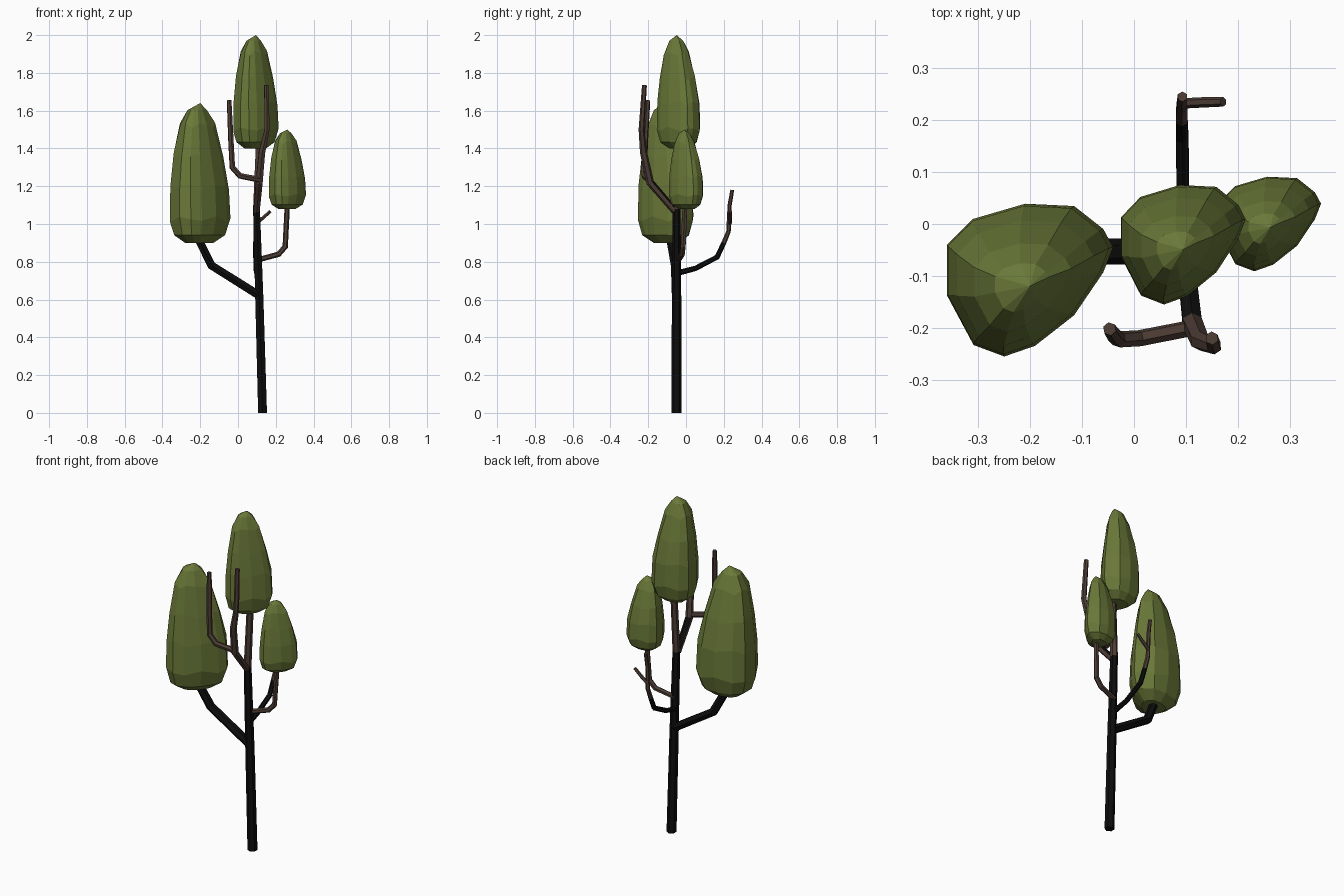
import bpy, bmesh, math
from mathutils import Vector

if "Cube" in bpy.data.objects:
    bpy.data.objects.remove(bpy.data.objects["Cube"])


def material(name, rgb):
    m = bpy.data.materials.new(name)
    m.diffuse_color = (*rgb, 1)
    m.use_nodes = True
    m.node_tree.nodes["Principled BSDF"].inputs["Base Color"].default_value = m.diffuse_color
    return m


BLACK = material("charred_bark", (0.004, 0.004, 0.004))
BROWN = material("brown_bark", (0.075, 0.047, 0.036))
GREEN = material("leaf_green", (0.145, 0.19, 0.04))


def finish(bm, name, mats):
    bmesh.ops.recalc_face_normals(bm, faces=bm.faces)
    mesh = bpy.data.meshes.new(name)
    bm.to_mesh(mesh)
    bm.free()
    for m in mats:
        mesh.materials.append(m)
    ob = bpy.data.objects.new(name, mesh)
    bpy.context.collection.objects.link(ob)
    return ob


def limb(name, path, black_segments=0, sides=6):
    """Tapered tube along (x, y, z, radius) points; first segments are black."""
    bm = bmesh.new()
    pts = [Vector(p[:3]) for p in path]
    rings, side = [], Vector((1, 0, 0))
    for i, p in enumerate(pts):
        tan = Vector()
        if i > 0:
            tan += (p - pts[i - 1]).normalized()
        if i < len(pts) - 1:
            tan += (pts[i + 1] - p).normalized()
        tan.normalize()
        side = side - tan * side.dot(tan)
        if side.length < 0.2:
            side = Vector((0, 1, 0)) - tan * tan.y
        side.normalize()
        up = tan.cross(side)
        ring = []
        for k in range(sides):
            a = math.tau * (k + 0.5) / sides
            v = p + (side * math.cos(a) + up * math.sin(a)) * path[i][3]
            v.z = max(v.z, 0)
            ring.append(bm.verts.new(v))
        rings.append(ring)
    for i in range(len(rings) - 1):
        for k in range(sides):
            n = (k + 1) % sides
            f = bm.faces.new((rings[i][k], rings[i][n], rings[i + 1][n], rings[i + 1][k]))
            f.material_index = 0 if i < black_segments else 1
    bm.faces.new(rings[0][::-1]).material_index = 0 if black_segments else 1
    bm.faces.new(rings[-1]).material_index = 0 if black_segments >= len(path) - 1 else 1
    return finish(bm, name, [BLACK, BROWN])


# Trunk: black below, brown at the top
limb("trunk", [(0.13, -0.05, 0, 0.027), (0.113, -0.05, 0.6, 0.025),
               (0.098, -0.05, 1.08, 0.021), (0.112, -0.045, 1.44, 0.019)], 2)

# Left branch carrying the largest crown
limb("left_branch", [(0.115, -0.05, 0.62, 0.025), (-0.14, -0.055, 0.78, 0.025),
                     (-0.22, -0.085, 0.94, 0.023)], 2)

# Right branch carrying the smallest crown
limb("right_branch", [(0.105, -0.04, 0.81, 0.014), (0.215, -0.02, 0.84, 0.015),
                      (0.25, -0.015, 0.88, 0.015), (0.262, -0.005, 1.12, 0.014)])

# Bare back branch with its twig
limb("back_branch", [(0.1, -0.045, 0.74, 0.015), (0.094, 0.05, 0.765, 0.014),
                     (0.093, 0.165, 0.825, 0.014), (0.092, 0.2, 0.9, 0.013),
                     (0.092, 0.225, 0.96, 0.012), (0.092, 0.231, 1.1, 0.011),
                     (0.093, 0.245, 1.18, 0.01)], 3)
limb("back_twig", [(0.092, 0.232, 1.0, 0.01), (0.13, 0.234, 1.03, 0.01),
                   (0.172, 0.235, 1.068, 0.009)])

# Bare front branch; its upper side is black near the trunk
front = limb("front_branch", [(0.098, -0.06, 1.07, 0.019), (0.112, -0.19, 1.22, 0.021),
                              (0.127, -0.225, 1.38, 0.019), (0.154, -0.236, 1.5, 0.015),
                              (0.15, -0.22, 1.735, 0.013)])
for f in front.data.polygons:
    if f.center.z < 1.19 and f.normal.y > 0.1:
        f.material_index = 0
limb("front_side_branch", [(0.112, -0.2, 1.235, 0.016), (0.01, -0.22, 1.255, 0.016),
                           (-0.03, -0.222, 1.3, 0.016), (-0.038, -0.215, 1.45, 0.015),
                           (-0.047, -0.202, 1.655, 0.013)])

# Plan outline of a crown, and rings (height, centre x, centre y, scale)
OUTLINE = [(-1, 0.46), (-0.69, 0.8), (-0.06, 1), (0.53, 0.97), (0.88, 0.67), (1, 0.43),
           (0.88, 0.1), (0.53, -0.46), (0.06, -0.86), (-0.31, -1), (-0.68, -0.85), (-1, -0.2)]
RINGS = [(0, -0.03, 0.05, 0.47), (0.055, -0.02, 0, 0.84), (0.17, 0, 0, 1),
         (0.4, -0.02, 0, 0.97), (0.62, -0.06, -0.04, 0.82), (0.84, -0.09, -0.1, 0.58),
         (0.95, -0.1, -0.1, 0.32)]


def crown(name, center, half, z0, z1):
    """Egg-shaped faceted leaf mass."""
    bm = bmesh.new()

    def point(x, y, t):
        return bm.verts.new((center[0] + x * half[0], center[1] + y * half[1],
                             z0 + t * (z1 - z0)))
    rings = []
    for i, (t, cx, cy, s) in enumerate(RINGS):
        ring = []
        for k, (x, y) in enumerate(OUTLINE):
            wob = 0.02 * math.sin(k * 2.4 + i * 1.7) if 1 < i < 6 else 0
            ring.append(point(cx + x * s, cy + y * s, t + wob))
        rings.append(ring)
    n = len(OUTLINE)
    for a, b in zip(rings, rings[1:]):
        for k in range(n):
            bm.faces.new((a[k], a[(k + 1) % n], b[(k + 1) % n], b[k]))
    bm.faces.new(rings[0][::-1])
    tip = point(0, -0.08, 1)
    for k in range(n):
        bm.faces.new((rings[-1][k], rings[-1][(k + 1) % n], tip))
    return finish(bm, name, [GREEN])


# Three leaf crowns of the same form
crown("left_crown", (-0.2, -0.108), (0.16, 0.147), 0.9, 1.64)
crown("top_crown", (0.095, -0.04), (0.12, 0.115), 1.4, 2.0)
crown("right_crown", (0.262, 0), (0.098, 0.091), 1.08, 1.5)
